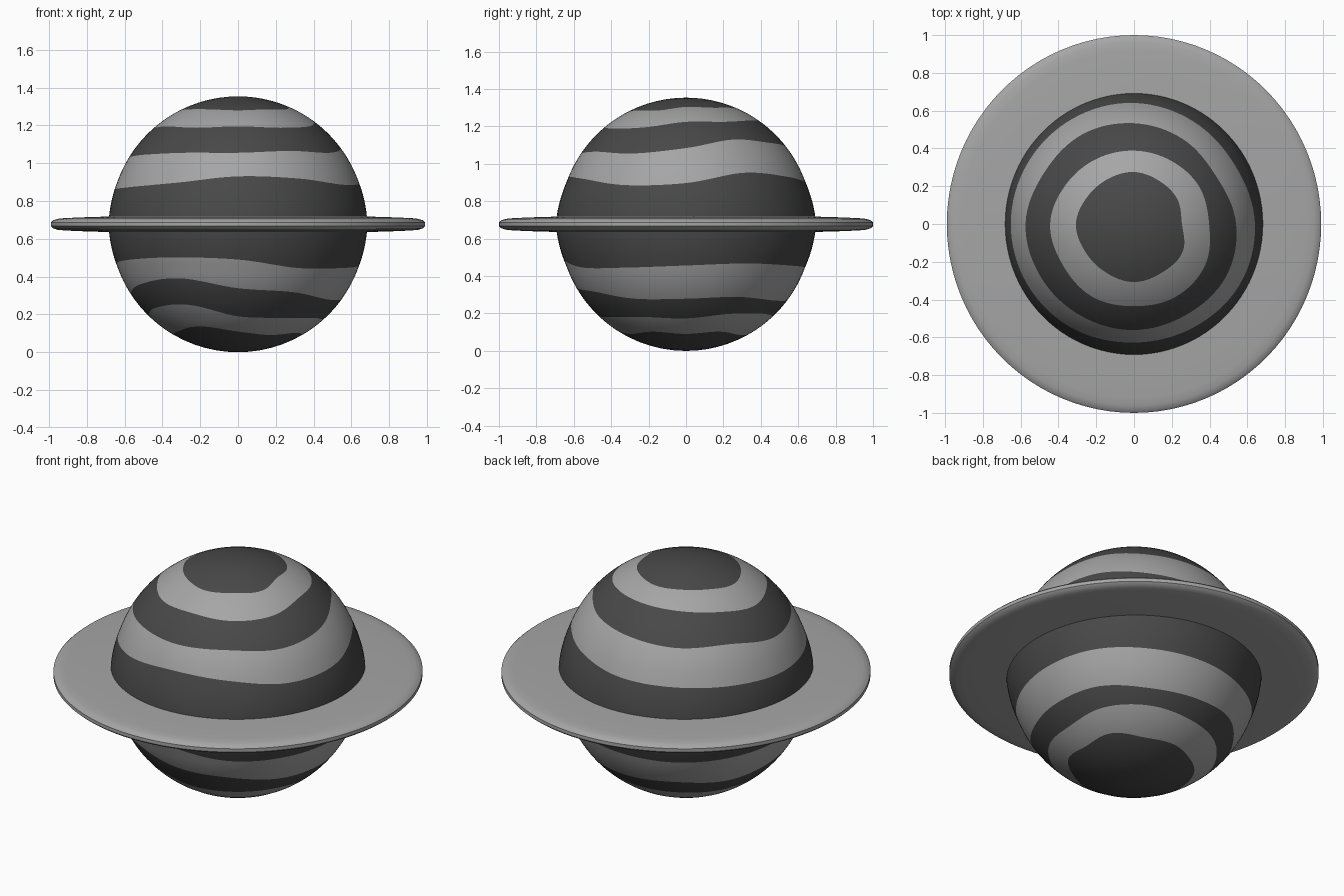
import bpy, bmesh, math

old = bpy.data.objects.get("Cube")
if old:
    bpy.data.objects.remove(old, do_unlink=True)

RADIUS = 0.677
CENTER = 0.677
SEGMENTS = 96


def make_material(name, value):
    mat = bpy.data.materials.new(name)
    mat.use_nodes = True
    color = (value, value, value, 1.0)
    mat.diffuse_color = color
    mat.node_tree.nodes["Principled BSDF"].inputs["Base Color"].default_value = color
    return mat


def make_object(name, bm, materials):
    bmesh.ops.recalc_face_normals(bm, faces=bm.faces)
    mesh = bpy.data.meshes.new(name)
    bm.to_mesh(mesh)
    bm.free()
    for mat in materials:
        mesh.materials.append(mat)
    obj = bpy.data.objects.new(name, mesh)
    bpy.context.collection.objects.link(obj)
    bpy.ops.object.select_all(action="DESELECT")
    obj.select_set(True)
    bpy.context.view_layer.objects.active = obj
    bpy.ops.object.shade_smooth_by_angle(angle=math.radians(40))
    return obj


def wave(samples, t):
    """Smooth closed curve through evenly spaced samples, t in 0..1."""
    n = len(samples)
    i = int(t * n)
    f = t * n - i
    a, b, c, d = (samples[(i + k) % n] for k in (-1, 0, 1, 2))
    return b + 0.5 * f * (c - a + f * (2 * a - 5 * b + 4 * c - d + f * (3 * (b - c) + d - a)))


def bridge(bm, lower, upper, material_index=0):
    n = len(lower)
    for i in range(n):
        j = (i + 1) % n
        bm.faces.new((lower[i], lower[j], upper[j], upper[i])).material_index = material_index


light_grey = make_material("light grey", 0.38)
dark_grey = make_material("dark grey", 0.065)

# Wavy band edges: degrees down from the north pole, every 30 degrees around
band_edges = [
    [22, 23, 23, 24, 24, 25, 27, 26, 26, 27, 26, 26],
    [36, 36, 35, 35, 36, 38, 41, 40, 41, 40, 41, 40],
    [53, 48, 50, 52, 54, 54, 58, 57, 56, 56, 55, 56],
    [71, 66, 68, 71, 72, 73, 74, 73, 71, 68, 69, 72],
    [109, 108, 109, 110, 111, 110, 108, 106, 105, 106, 110, 110],
    [126, 125, 127, 127, 126, 128, 124, 118, 115, 120, 122, 126],
    [138, 135, 135, 137, 138, 139, 137, 131, 129, 136, 137, 137],
    [150, 148, 151, 151, 152, 151, 150, 147, 143, 147, 150, 148],
]
band_edges = [[0] * 12] + band_edges + [[180] * 12]


def globe_point(colatitude, angle):
    """Sphere surface, swelling slightly where it meets the ring."""
    theta = math.radians(colatitude)
    swell = max(0.0, 1 - abs(colatitude - 90) / 20)
    r = RADIUS * math.sin(theta) + swell * (0.008 + 0.011 * math.sin(angle) ** 2)
    return (r * math.cos(angle), r * math.sin(angle), CENTER + RADIUS * math.cos(theta))


# Globe: rows follow the wavy edges, so each band is a clean strip of faces
bm = bmesh.new()
poles = [bm.verts.new(globe_point(c, 0)) for c in (0, 180)]
previous = None
for band, (top, bottom) in enumerate(zip(band_edges, band_edges[1:])):
    steps = 12 if band == 4 else 6
    color = 1 - band % 2
    for step in range(1, steps + 1):
        if band == 8 and step == steps:
            break
        row = []
        for s in range(SEGMENTS):
            t = s / SEGMENTS
            a, b = wave(top, t), wave(bottom, t)
            row.append(bm.verts.new(globe_point(a + (b - a) * step / steps, t * math.tau)))
        if previous:
            bridge(bm, previous, row, color)
        else:
            first = row
        previous = row
for pole, row in zip(poles, (first, previous)):
    for i in range(SEGMENTS):
        bm.faces.new((pole, row[i], row[(i + 1) % SEGMENTS])).material_index = 1
make_object("planet_globe", bm, [light_grey, dark_grey])

# Ring: a thin tapered disc with a rounded rim, mirrored top to bottom
half = [(0.62, 0.043), (0.8, 0.038), (0.92, 0.033), (0.96, 0.029), (0.985, 0.021), (0.997, 0.01)]
profile = half + [(r, -h) for r, h in reversed(half)]
bm = bmesh.new()
loops = []
for r, h in profile:
    loops.append([bm.verts.new((r * 0.994 * math.cos(a), r * 1.003 * math.sin(a), CENTER + h))
                  for a in (math.tau * s / SEGMENTS for s in range(SEGMENTS))])
for k, loop in enumerate(loops):
    bridge(bm, loop, loops[(k + 1) % len(loops)])
make_object("planet_ring", bm, [light_grey])
